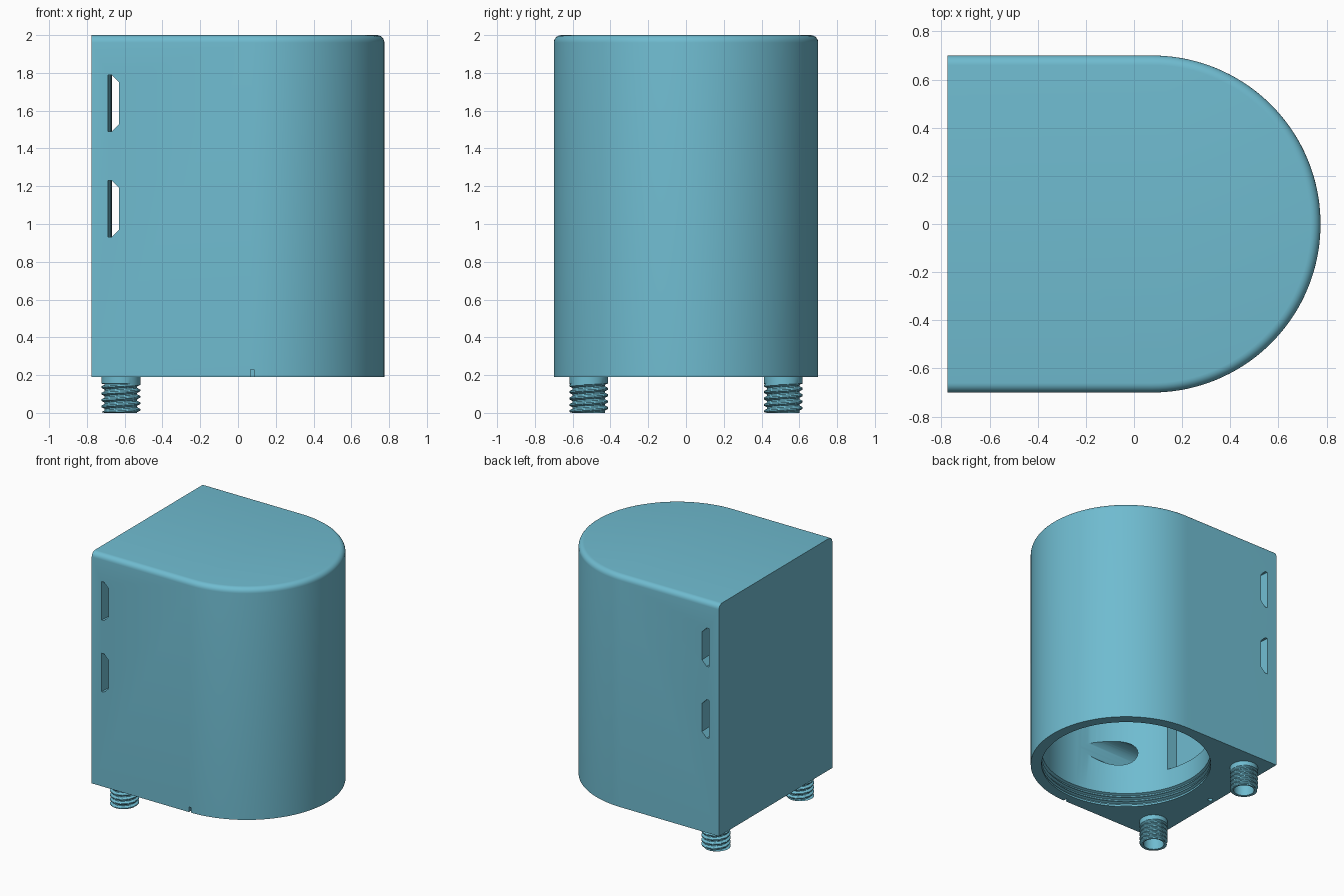
import bpy, bmesh, math
from mathutils import Matrix, Vector

if "Cube" in bpy.data.objects:
    bpy.data.objects.remove(bpy.data.objects["Cube"], do_unlink=True)

BASE, TOP, BACK = 0.19, 2.0, -0.775
AXIS_X, RADIUS, BORE = 0.075, 0.70, 0.62
PORT_X, PORT_Y, PORT_R = -0.62, 0.515, 0.075

blue = bpy.data.materials.new("soft_blue")
blue.use_nodes = True
colour = (0.16, 0.50, 0.63, 1)
blue.diffuse_color = colour
blue.node_tree.nodes["Principled BSDF"].inputs["Base Color"].default_value = colour


def finish(name, bm):
    bmesh.ops.recalc_face_normals(bm, faces=bm.faces)
    mesh = bpy.data.meshes.new(name)
    bm.to_mesh(mesh)
    bm.free()
    mesh.materials.append(blue)
    obj = bpy.data.objects.new(name, mesh)
    bpy.context.collection.objects.link(obj)
    return obj


def loft(name, rings, caps=True):
    """Skin a list of closed rings of points."""
    bm = bmesh.new()
    rows = [[bm.verts.new(p) for p in ring] for ring in rings]
    n = len(rows[0])
    for a, b in zip(rows, rows[1:]):
        for i in range(n):
            j = (i + 1) % n
            bm.faces.new((a[i], a[j], b[j], b[i]))
    if caps:
        bm.faces.new(rows[0])
        bm.faces.new(rows[-1])
    return finish(name, bm)


def lathe(name, profile, centre, steps, caps=True, shape=None):
    """Revolve (radius, z) points; shape may vary the radius with angle."""
    angles = [math.tau * i / steps for i in range(steps)]
    rings = []
    for r, z in profile:
        radii = [shape(r, z, a) if shape else r for a in angles]
        rings.append([(centre[0] + q * math.cos(a), centre[1] + q * math.sin(a), z)
                      for q, a in zip(radii, angles)])
    return loft(name, rings, caps)


def box(name, low, high):
    low, high = Vector(low), Vector(high)
    bm = bmesh.new()
    bmesh.ops.create_cube(bm, size=1)
    bmesh.ops.scale(bm, vec=high - low, verts=bm.verts)
    bmesh.ops.translate(bm, vec=(low + high) / 2, verts=bm.verts)
    return finish(name, bm)


def carve(target, cutter):
    mod = target.modifiers.new("carve", 'BOOLEAN')
    mod.operation, mod.solver, mod.object = 'DIFFERENCE', 'EXACT', cutter
    bpy.context.view_layer.objects.active = target
    bpy.ops.object.modifier_apply(modifier=mod.name)
    bpy.data.objects.remove(cutter, do_unlink=True)


def smooth(obj):
    bpy.ops.object.select_all(action='DESELECT')
    obj.select_set(True)
    bpy.context.view_layer.objects.active = obj
    bpy.ops.object.shade_smooth_by_angle(angle=math.radians(30))


# Housing: flat back, round front, rounded upper rim
arc = [math.pi * (i / 72 - 0.5) for i in range(73)]
outline = [(BACK, -RADIUS)]
outline += [(AXIS_X + RADIUS * math.cos(a), RADIUS * math.sin(a)) for a in arc]
outline += [(BACK, RADIUS)]
housing = loft("housing", [[(x, y, z) for x, y in outline] for z in (BASE, TOP)])
bm = bmesh.new()
bm.from_mesh(housing.data)
rim = [e for e in bm.edges
       if all(v.co.z > TOP - 0.001 for v in e.verts)
       and not all(v.co.x < BACK + 0.001 for v in e.verts)]
bmesh.ops.bevel(bm, geom=rim, offset=0.04, segments=6, profile=0.5, affect='EDGES')
bm.to_mesh(housing.data)
bm.free()

# Main chamber with thread grooves at its mouth
groove = BORE + 0.02
profile = [(BORE, BASE - 0.05), (BORE, BASE + 0.015)]
for i in range(3):
    z = BASE + 0.015 + 0.035 * i
    profile += [(groove, z + 0.008), (groove, z + 0.018), (BORE, z + 0.026)]
profile += [(BORE, TOP - 0.1)]
carve(housing, lathe("chamber_cutter", profile, (AXIS_X, 0), 96))

# Pocket in the flat side of the chamber
carve(housing, box("pocket_cutter", (-0.59, -0.22, 0.46), (-0.3, 0.22, 1.75)))

# Port passages: up from each connector, then along into the chamber
for side in (-1, 1):
    y = side * PORT_Y
    carve(housing, lathe("riser_cutter", [(PORT_R, BASE - 0.1), (PORT_R, 0.66)],
                         (PORT_X, y), 32))
    channel = lathe("channel_cutter", [(0.1, -0.68), (0.1, 0.0)], (0, 0), 40)
    channel.data.transform(Matrix.Translation((0, y, 0.64)) @ Matrix.Rotation(math.pi / 2, 4, 'Y'))
    carve(housing, channel)

# Strap slots, bowed away from the flat back
for z in (1.08, 1.64):
    rings = []
    for i in range(17):
        t = i / 8 - 1
        y, bow = 0.72 * t, 0.024 * (1 - t * t)
        section = [(-0.69, -0.15), (-0.67, -0.15), (-0.63, -0.11),
                   (-0.63, 0.11), (-0.67, 0.15), (-0.69, 0.15)]
        rings.append([(x + bow, y, z + h) for x, h in section])
    carve(housing, loft("strap_slot_cutter", rings))

# Alignment notch and small drain hole
carve(housing, box("notch_cutter", (0.065, -0.75, 0.1), (0.085, -0.67, 0.23)))
carve(housing, lathe("drain_cutter", [(0.018, 0.1), (0.018, 0.3)], (-0.73, 0), 16))
smooth(housing)

# Threaded connectors
PITCH, ROOT, CREST, THREAD_TOP = 0.034, 0.086, 0.103, 0.152


def thread(r, z, angle):
    if r != CREST or z > THREAD_TOP:
        return r
    phase = (z / PITCH - angle / math.tau) % 1
    return ROOT + (CREST - ROOT) * min(1, max(0, 1.5 - 4 * abs(phase - 0.5)))


for side, label in ((-1, "front"), (1, "back")):
    profile = [(PORT_R, BASE), (PORT_R, 0), (ROOT, 0)]
    profile += [(CREST, 0.004 + (THREAD_TOP - 0.004) * i / 52) for i in range(53)]
    profile += [(CREST, THREAD_TOP + 0.003), (CREST, BASE)]
    smooth(lathe(label + "_threaded_connector", profile, (PORT_X, side * PORT_Y),
                 56, caps=False, shape=thread))
